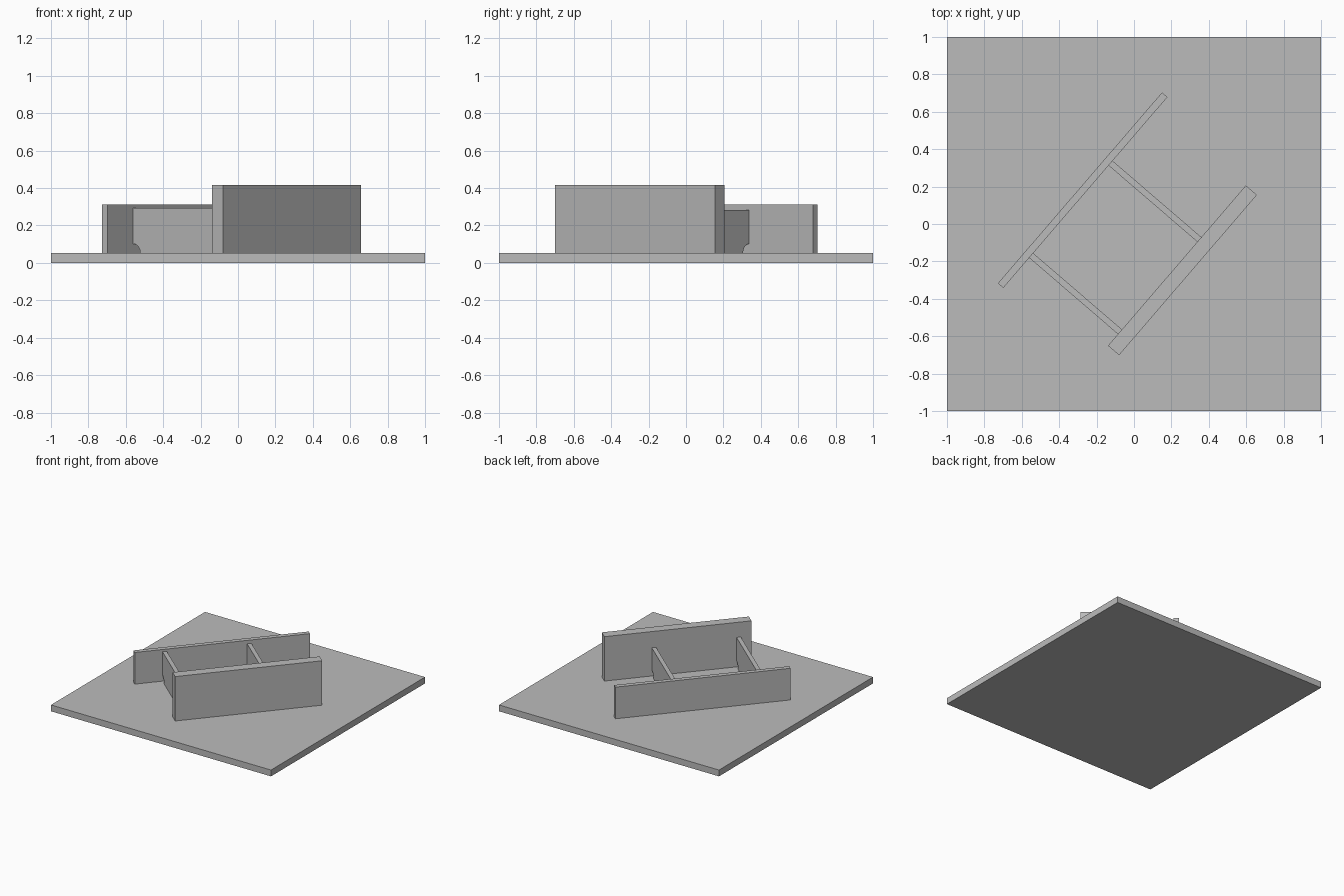
import bpy
import bmesh
import math
from mathutils import Matrix

cube = bpy.data.objects.get("Cube")
if cube:
    bpy.data.objects.remove(cube, do_unlink=True)

BASE_TOP = 0.052
TURN = Matrix.Rotation(math.radians(49.3), 4, "Z")  # local x runs along the walls

grey = bpy.data.materials.new("plain grey")
grey.use_nodes = True
grey.diffuse_color = (0.5, 0.5, 0.5, 1)
grey.node_tree.nodes["Principled BSDF"].inputs["Base Color"].default_value = (0.5, 0.5, 0.5, 1)


def finish(bm, name, matrix):
    bmesh.ops.recalc_face_normals(bm, faces=bm.faces)
    mesh = bpy.data.meshes.new(name)
    bm.to_mesh(mesh)
    bm.free()
    mesh.materials.append(grey)
    obj = bpy.data.objects.new(name, mesh)
    obj.matrix_world = matrix
    bpy.context.collection.objects.link(obj)
    return obj


def block(name, centre, size, matrix=Matrix.Identity(4)):
    bm = bmesh.new()
    bmesh.ops.create_cube(bm, size=1)
    bmesh.ops.scale(bm, vec=size, verts=bm.verts)
    bmesh.ops.translate(bm, vec=centre, verts=bm.verts)
    return finish(bm, name, matrix)


def wall(name, along, across, length, thickness, top):
    height = top - BASE_TOP
    block(name, (along, across, BASE_TOP + height / 2), (length, thickness, height), TURN)


def rib(name, along, top, start=-0.319, end=0.307, thickness=0.033, hole=0.05):
    # Panel profile with a quarter-round notch in each lower corner
    arc = [math.radians(90 * i / 10) for i in range(11)]
    profile = [(start, top)]
    profile += [(start + hole * math.sin(a), BASE_TOP + hole * math.cos(a)) for a in arc]
    profile += [(end - hole * math.cos(a), BASE_TOP + hole * math.sin(a)) for a in arc]
    profile.append((end, top))
    bm = bmesh.new()
    face = bm.faces.new([bm.verts.new((along - thickness / 2, y, z)) for y, z in profile])
    extruded = bmesh.ops.extrude_face_region(bm, geom=[face])["geom"]
    moved = [v for v in extruded if isinstance(v, bmesh.types.BMVert)]
    bmesh.ops.translate(bm, vec=(thickness, 0, 0), verts=moved)
    finish(bm, name, TURN)


# Square floor plate
block("base_plate", (0, 0, BASE_TOP / 2), (2, 2, BASE_TOP))

# Two parallel walls
wall("thin_wall", -0.042, 0.326, 1.346, 0.038, 0.312)
wall("thick_wall", -0.019, -0.358, 1.13, 0.078, 0.417)

# Cross ribs joining the walls
rib("front_rib", -0.486, 0.294)
rib("back_rib", 0.165, 0.284)
